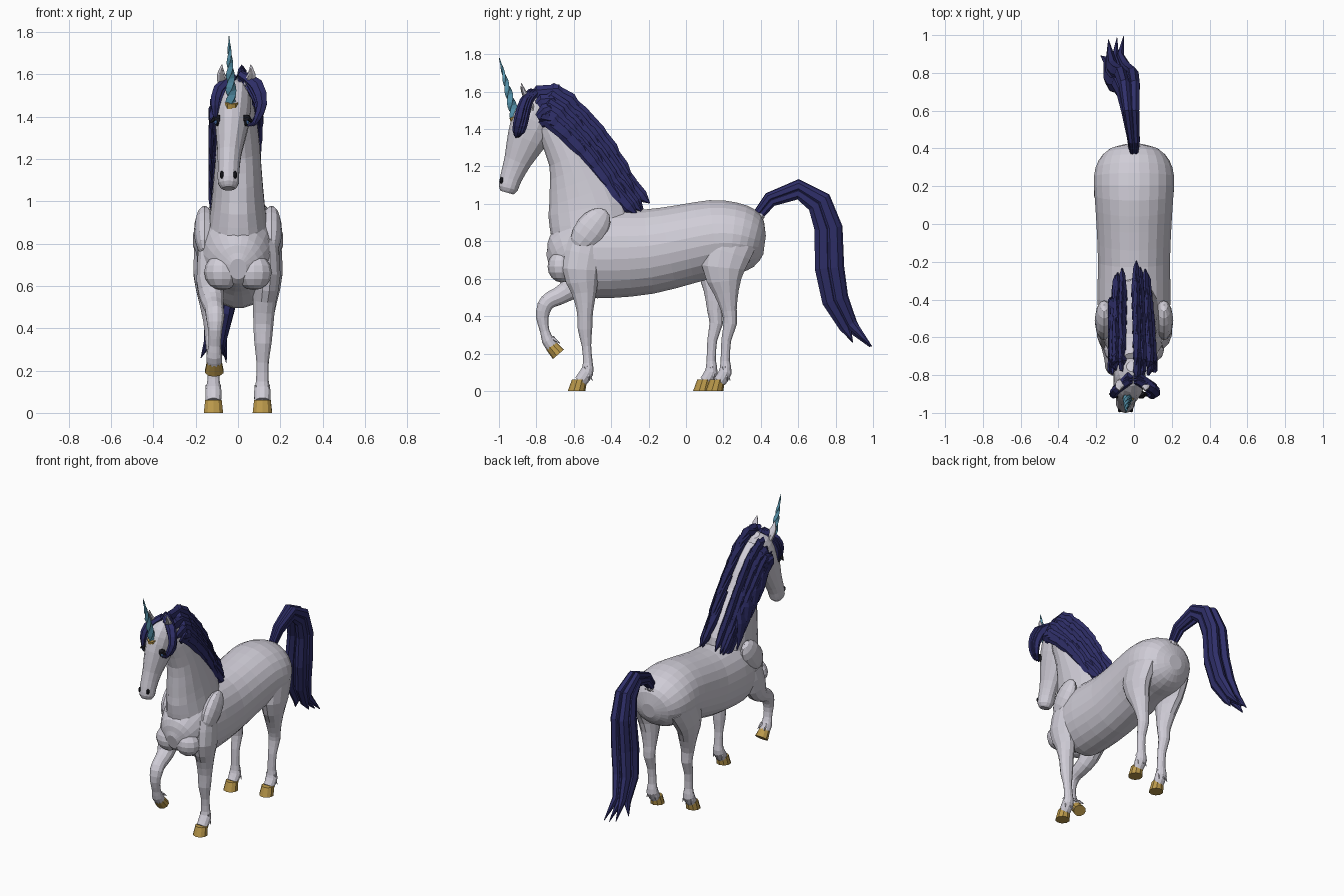
import bpy, bmesh, math, random
from mathutils import Vector, Matrix

random.seed(4)


def material(name, r, g, b):
    m = bpy.data.materials.new(name)
    m.diffuse_color = (r, g, b, 1)
    return m


COAT = material("pale coat", 0.63, 0.61, 0.68)
HAIR = material("navy hair", 0.028, 0.028, 0.14)
GOLD = material("gold", 0.50, 0.32, 0.07)
HORN = material("teal horn", 0.10, 0.32, 0.45)
DARK = material("black", 0.01, 0.01, 0.015)
GREY = material("inner ear grey", 0.30, 0.29, 0.31)
BLUE = material("iris blue", 0.08, 0.2, 0.5)


def finish(name, bm, mat):
    bmesh.ops.recalc_face_normals(bm, faces=bm.faces)
    me = bpy.data.meshes.new(name)
    bm.to_mesh(me)
    bm.free()
    me.materials.append(mat)
    ob = bpy.data.objects.new(name, me)
    bpy.context.collection.objects.link(ob)
    return ob


def spline(pts, sub):
    """Smoothly interpolate a list of equal-length tuples."""
    out = []
    for i in range(len(pts) - 1):
        a, b = pts[max(i - 1, 0)], pts[i]
        c, d = pts[i + 1], pts[min(i + 2, len(pts) - 1)]
        for k in range(sub):
            t = k / sub
            out.append(tuple(0.5 * (2 * q + (r - p) * t + (2 * p - 5 * q + 4 * r - s) * t * t
                             + (3 * q - p - 3 * r + s) * t ** 3) for p, q, r, s in zip(a, b, c, d)))
    return out + [tuple(pts[-1])]


def add_loft(bm, rings, n=12, sub=2, twist=0.0, level=False):
    """Skin elliptical rings (x, y, z, half width, half depth) along their path."""
    rings = spline(rings, sub)
    cs = [Vector(r[:3]) for r in rings]
    loops = []
    for i, r in enumerate(rings):
        t = (cs[min(i + 1, len(cs) - 1)] - cs[max(i - 1, 0)]).normalized()
        if level:
            t = Vector((0, 0, 1))
        u = Vector((1, 0, 0))
        u = (u - t * u.dot(t)).normalized()
        v = t.cross(u)
        loop = []
        for k in range(n):
            a = 2 * math.pi * (k + 0.5) / n + twist * i
            loop.append(bm.verts.new(cs[i] + u * max(r[3], .001) * math.cos(a)
                                     + v * max(r[4], .001) * math.sin(a)))
        loops.append(loop)
    for a, b in zip(loops, loops[1:]):
        for k in range(n):
            bm.faces.new((a[k], a[(k + 1) % n], b[(k + 1) % n], b[k]))
    bm.faces.new(loops[0])
    bm.faces.new(loops[-1])


def loft(name, rings, mat, **kw):
    bm = bmesh.new()
    add_loft(bm, rings, **kw)
    return finish(name, bm, mat)


def ball(name, loc, size, mat, tilt=0.0, seg=12):
    bm = bmesh.new()
    bmesh.ops.create_uvsphere(bm, u_segments=seg, v_segments=8, radius=1)
    bm.transform(Matrix.Translation(loc) @ Matrix.Rotation(tilt, 4, 'X') @ Matrix.Diagonal((*size, 1)))
    return finish(name, bm, mat)


# Torso
loft("torso", [(0, -.735, .68, .04, .05), (0, -.70, .69, .10, .11), (0, -.64, .715, .15, .17),
               (0, -.54, .735, .183, .235), (0, -.4, .735, .195, .24), (0, -.2, .745, .192, .228),
               (0, 0, .785, .2, .215), (0, .15, .815, .21, .208), (0, .25, .815, .214, .195),
               (0, .33, .80, .19, .175), (0, .39, .785, .135, .125), (0, .42, .78, .05, .05)],
     COAT, n=24)
# Neck and head
loft("neck", [(0, -.5, .83, .15, .22), (0, -.515, .98, .128, .225), (0, -.56, 1.12, .115, .18),
              (0, -.61, 1.25, .105, .13), (-.008, -.68, 1.40, .095, .115), (-.01, -.75, 1.51, .07, .08)],
     COAT, n=18)
loft("head", [(-.01, -.755, 1.575, .03, .03), (-.012, -.775, 1.53, .07, .09), (-.022, -.805, 1.45, .086, .122),
              (-.03, -.85, 1.35, .079, .108), (-.04, -.90, 1.23, .058, .074), (-.045, -.937, 1.135, .052, .058),
              (-.045, -.95, 1.085, .05, .052), (-.045, -.957, 1.06, .032, .035)], COAT, n=14)

for s, side in ((-1, "left"), (1, "right")):
    # Shoulder blade and chest muscle
    ball(f"shoulder_{side}", (s * .158, -.51, .86), (.05, .085, .135), COAT, -.65)
    ball(f"chest_muscle_{side}", (s * .075, -.665, .665), (.085, .075, .085), COAT)
    # Face details
    ex = -.03 + s * .067
    ball(f"eye_{side}", (ex, -.898, 1.375), (.014, .022, .02), DARK)
    ball(f"iris_{side}", (ex + s * .006, -.906, 1.375), (.010, .014, .013), BLUE)
    loft(f"eyelashes_{side}", [(ex - s * .012, -.91, 1.395, .012, .018), (ex + s * .012, -.905, 1.392, .014, .02),
                               (ex + s * .034, -.90, 1.372, .003, .004)], DARK, n=6, sub=1)
    ball(f"nostril_{side}", (-.045 + s * .031, -.985, 1.125), (.010, .012, .018), DARK, seg=8)
    # Ears with a grey hollow
    kx = -.008 + s * .05
    loft(f"ear_{side}", [(kx, -.825, 1.50, .02, .02), (kx + s * .012, -.845, 1.56, .028, .018),
                         (kx + s * .022, -.865, 1.60, .02, .012), (kx + s * .018, -.88, 1.645, .002, .002)],
         COAT, n=8)
    loft(f"ear_hollow_{side}", [(kx, -.846, 1.525, .010, .004), (kx + s * .012, -.862, 1.56, .018, .004),
                                (kx + s * .02, -.877, 1.60, .011, .004), (kx + s * .018, -.884, 1.63, .002, .002)],
         GREY, n=6)

# Horn with gold collar
loft("horn", [(-.03, -.91, 1.45, .03, .03), (-.037, -.955, 1.62, .019, .019), (-.043, -.998, 1.78, .002, .002)],
     HORN, n=4, sub=10, twist=.45)
loft("horn_collar", [(-.03, -.903, 1.432, .034, .032), (-.03, -.915, 1.468, .032, .03)], GOLD, n=10, sub=1)


# Legs: each path starts inside the torso and ends at the pastern
def leg(name, rings):
    loft(name, rings, COAT, n=12)


leg("front_leg_right", [(.13, -.53, .80, .06, .10), (.137, -.56, .65, .066, .105), (.125, -.545, .53, .056, .07),
                        (.12, -.54, .42, .049, .044), (.118, -.54, .33, .042, .04), (.116, -.532, .24, .03, .026),
                        (.115, -.525, .15, .031, .027), (.115, -.53, .10, .04, .037), (.115, -.565, .05, .038, .036)])
leg("front_leg_left", [(-.13, -.53, .76, .06, .09), (-.132, -.575, .62, .066, .088), (-.12, -.64, .53, .055, .056),
                       (-.112, -.72, .49, .045, .046), (-.108, -.755, .455, .045, .042), (-.108, -.768, .39, .034, .034),
                       (-.11, -.755, .32, .03, .026), (-.112, -.738, .27, .038, .034), (-.112, -.715, .235, .036, .034)])
for s, side, d, h in ((1, "right", 0, 0), (-1, "left", -.075, .03)):
    leg(f"hind_leg_{side}", [(s * .135, .24, .80, .07, .14), (s * .145, .20 + h * -.8, .66, .068, .12),
                             (s * .13, .215 + d * .7, .53, .056, .07), (s * .122, .23 + d, .43, .043, .043),
                             (s * .12, .236 + d, .36, .038, .037), (s * .118, .215 + d, .27, .03, .027),
                             (s * .116, .21 + d, .16, .029, .026), (s * .116, .21 + d, .10, .04, .036),
                             (s * .116, .18 + d, .05, .036, .035)])

# Hooves and fetlock tufts
for name, x, y in (("front_right", .115, -.585), ("hind_right", .116, .152), ("hind_left", -.116, .085)):
    loft(f"hoof_{name}", [(x, y, 0, .048, .047), (x, y + .016, .06, .041, .041)], GOLD, n=10, sub=1, level=True)
    for k in (-1, 0, 1):
        loft(f"fetlock_tuft_{name}", [(x + k * .026, y + .05, .13, .012, .012),
                                      (x + k * .034, y + .085 - abs(k) * .015, .055, .002, .002)],
             COAT, n=5, sub=1)
loft("hoof_front_left", [(-.112, -.722, .243, .036, .034), (-.112, -.682, .196, .046, .039)], GOLD, n=10, sub=1)
for k in (-1, 1):
    loft("fetlock_tuft_front_left", [(-.112 + k * .018, -.715, .285, .012, .012), (-.112 + k * .026, -.675, .255, .002, .002)],
         COAT, n=5, sub=1)

# Mane: rows of overlapping flat locks that follow the crest of the neck
crest = spline([(-.83, 1.545), (-.73, 1.585), (-.62, 1.515), (-.49, 1.37), (-.38, 1.215),
                (-.28, 1.07), (-.205, .985)], 20)


def crest_point(t, depth):
    i = min(int(t * (len(crest) - 1)), len(crest) - 2)
    (ay, az), (by, bz) = crest[i], crest[i + 1]
    l = math.hypot(by - ay, bz - az)
    return ay + (bz - az) / l * depth, az - (by - ay) / l * depth


mane = bmesh.new()
rows = [(0, .02, 1), (.035, .05, 1), (.05, .06, -1), (.085, .09, 1), (.10, .095, -1),
        (.135, .108, 1), (.15, .112, -1), (.20, .117, -1)]
for depth, out, s in rows:
    for k in range(8):
        t0 = k / 7 * .68
        ring = []
        jit = random.uniform(-.012, .008)
        for f, w, th, lift in ((0, .02, .01, -.015), (.3, .05, .02, 0), (.7, .046, .017, .008), (1, .004, .003, .012)):
            t = min(t0 + f * .31, .995)
            y, z = crest_point(t, depth * (1 - .4 * t) + jit - (.025 * f if depth == 0 else 0))
            ring.append((s * (out * (1 - .35 * t * t) + lift) - .012 * t, y, z, th, w * (1 - .25 * t)))
        add_loft(mane, ring, n=6, sub=1)
# Long locks hanging down the left side
for y, z in ((-.70, 1.40), (-.62, 1.32), (-.54, 1.24), (-.46, 1.15)):
    add_loft(mane, [(-.09, y - .01, z + .08, .012, .04), (-.125, y + .01, z - .05, .016, .055),
                    (-.128, y + .04, z - .14, .012, .035), (-.125, y + .07, z - .22, .002, .003)], n=6, sub=1)
finish("mane", mane, HAIR)

# Forelock swept to both sides of the horn
fore = bmesh.new()
for k in range(3):
    e = k * .014
    add_loft(fore, [(.01, -.80 - e, 1.60, .02, .02), (.06 + e, -.84 - e, 1.55, .034, .022),
                    (.10 + e * .5, -.865 - e, 1.46, .026, .026), (.09, -.88 - e, 1.39, .018, .02),
                    (.045 + e, -.91, 1.355, .003, .003)], n=6)
    add_loft(fore, [(-.02, -.80 - e, 1.59, .02, .02), (-.065 - e, -.85 - e, 1.53, .026, .02),
                    (-.098 - e * .4, -.875 - e, 1.45, .02, .022), (-.105, -.88 - e, 1.37, .003, .003)], n=6)
finish("forelock", fore, HAIR)

# Tail: thick core strand plus side strands with spread pointed tips
path = [(0, .35, .90), (0, .45, 1.025), (-.015, .60, 1.08), (-.025, .715, 1.01), (-.04, .765, .87),
        (-.055, .77, .66), (-.08, .80, .49), (-.10, .87, .35), (-.11, .96, .255)]
girth = [.35, .6, .8, 1, 1.1, 1.15, 1.05, .75, .06]
tail = bmesh.new()
for dx, dr, tx, ty, tz in ((0, 0, -.09, .985, .235), (-.02, .025, -.135, .975, .245), (.022, .02, -.055, .993, .238),
                           (-.03, -.025, -.175, .89, .26), (.018, -.03, -.07, .89, .27)):
    ring = []
    for i, ((x, y, z), g) in enumerate(zip(path, girth)):
        a = path[max(i - 1, 0)]
        b = path[min(i + 1, len(path) - 1)]
        l = math.hypot(b[1] - a[1], b[2] - a[2])
        ny, nz = -(b[2] - a[2]) / l, (b[1] - a[1]) / l
        p = (tx, ty, tz) if i == 8 else (x + dx * g * (1 + i * .1), y + ny * dr * g, z + nz * dr * g)
        ring.append((*p, .03 * g, .042 * g))
    add_loft(tail, ring, n=7, sub=1)
finish("tail", tail, HAIR)
loft("tail_dock", [(0, .31, .87, .045, .05), (0, .37, .905, .036, .035), (0, .405, .945, .026, .024)], COAT, n=8, sub=1)
for k in (-1, 0, 1):
    loft("dock_tuft", [(k * .022, .36, .885, .014, .014), (k * .03, .415, .925, .002, .002)], COAT, n=5, sub=1)
